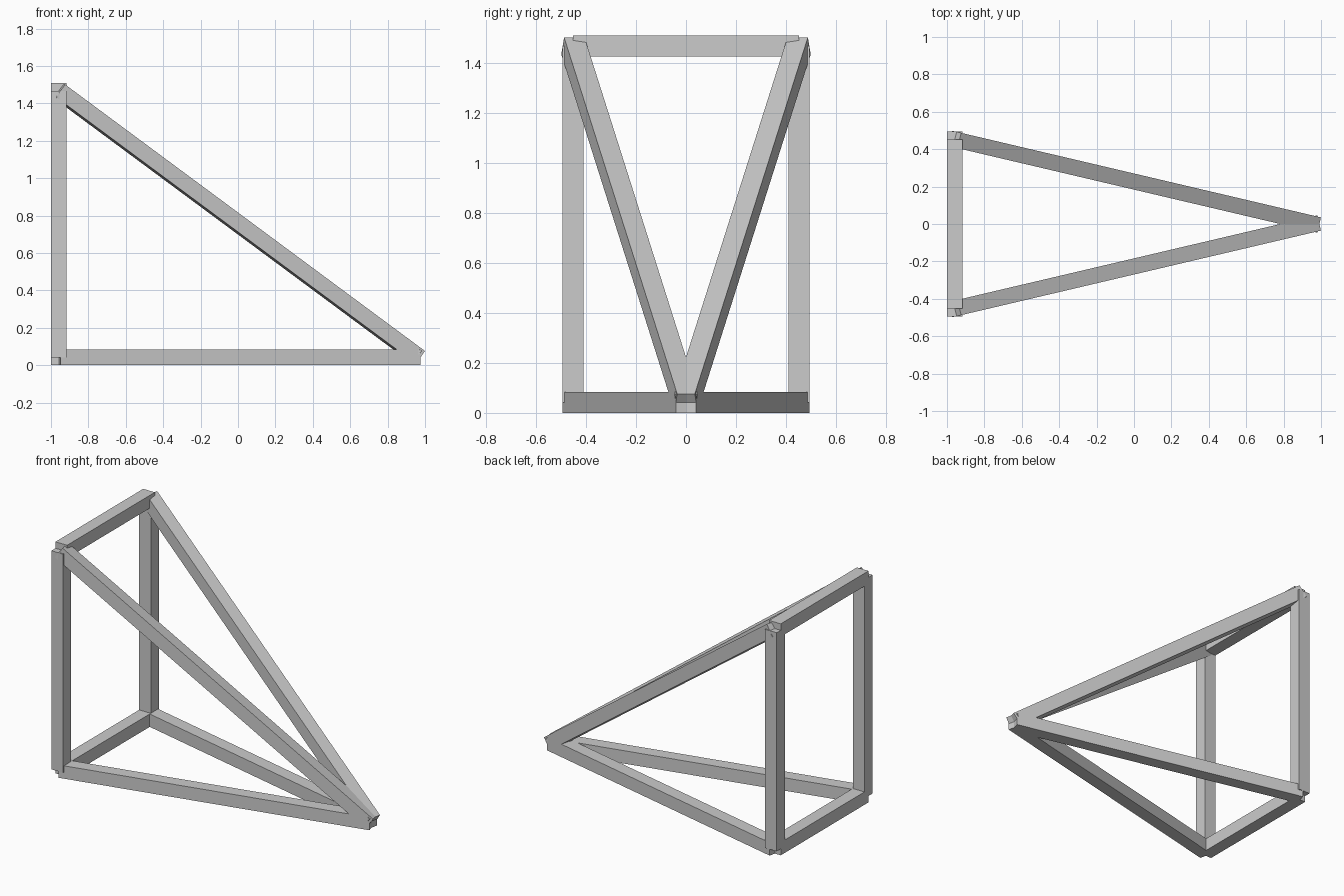
import bpy
from mathutils import Vector, Matrix

if "Cube" in bpy.data.objects:
    bpy.data.objects.remove(bpy.data.objects["Cube"])

T = 0.084                      # bar thickness
BACK, TIP_X, HALF_Y = -0.958, 0.966, 0.452
LOW, HIGH = T / 2, 1.467


def bar(name, a, b):
    """Square bar running from a to b, its side faces kept vertical."""
    a, b = Vector(a), Vector(b)
    d = (b - a).normalized()
    up_ref = Vector((0, 0, 1)) if abs(d.z) < 0.99 else Vector((1, 0, 0))
    side = up_ref.cross(d).normalized()
    up = d.cross(side)
    rot = Matrix((d, side, up)).transposed().to_4x4()
    bpy.ops.mesh.primitive_cube_add(size=1)
    o = bpy.context.object
    o.name = name
    o.matrix_world = (Matrix.Translation((a + b) / 2) @ rot
                      @ Matrix.Diagonal(((b - a).length, T, T, 1)))
    return o


tip = (TIP_X, 0, LOW)

# Back cross bars
for label, z in (("bottom", LOW), ("top", HIGH)):
    bar(label + "_back_bar", (BACK, -HALF_Y, z), (BACK, HALF_Y, z))

# Posts, floor bars and sloping braces on both sides
for label, s in (("front", -1), ("rear", 1)):
    low = (BACK, s * HALF_Y, LOW)
    high = (BACK, s * HALF_Y, HIGH)
    bar(label + "_post", low, high)
    bar(label + "_floor_bar", low, tip)
    bar(label + "_sloping_brace", high, tip)
